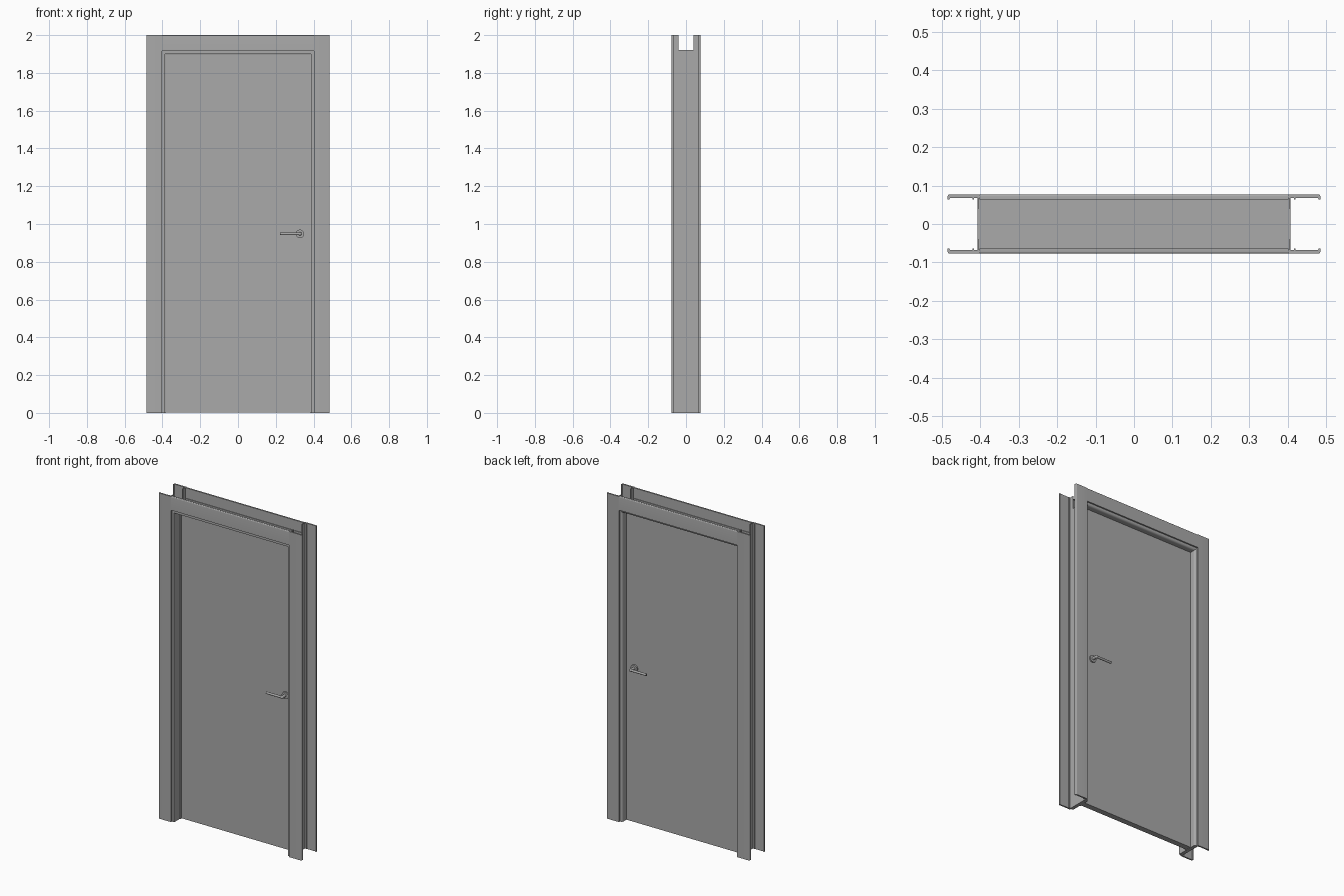
import bpy, bmesh, math
from mathutils import Vector

cube = bpy.data.objects.get("Cube")
if cube:
    bpy.data.objects.remove(cube, do_unlink=True)

grey = bpy.data.materials.new("plain_grey")
grey.use_nodes = True
colour = (0.4, 0.4, 0.4, 1)
grey.diffuse_color = colour
grey.node_tree.nodes["Principled BSDF"].inputs["Base Color"].default_value = colour


def finish(name, bm):
    """Turn a bmesh into a shaded object."""
    bmesh.ops.recalc_face_normals(bm, faces=bm.faces[:])
    mesh = bpy.data.meshes.new(name)
    bm.to_mesh(mesh)
    bm.free()
    mesh.materials.append(grey)
    obj = bpy.data.objects.new(name, mesh)
    bpy.context.collection.objects.link(obj)
    bpy.ops.object.select_all(action="DESELECT")
    obj.select_set(True)
    bpy.context.view_layer.objects.active = obj
    bpy.ops.object.shade_smooth_by_angle(angle=math.radians(35))
    return obj


def extrude(name, profile, place, start, end):
    """Sweep a 2D profile from start to end; place maps (u, v, t) to space."""
    bm = bmesh.new()
    face = bm.faces.new([bm.verts.new(place(u, v, start)) for u, v in profile])
    offset = Vector(place(0, 0, end)) - Vector(place(0, 0, start))
    new = bmesh.ops.extrude_face_region(bm, geom=[face], use_keep_orig=True)["geom"]
    bmesh.ops.translate(bm, vec=offset, verts=[g for g in new if isinstance(g, bmesh.types.BMVert)])
    return finish(name, bm)


def arc(cx, cy, r, a0, a1, steps=6):
    angles = [math.radians(a0 + (a1 - a0) * i / steps) for i in range(steps + 1)]
    return [(cx + r * math.cos(a), cy + r * math.sin(a)) for a in angles]


HALF = 0.077        # half the wall depth
INNER = 0.402       # inner edge of the side casings
HEAD = 1.916        # lower edge of the head casings
TOP = 2.0

# Casing: thin plate with a rounded outer lip and a tongue into the jamb
casing = ([(0, 0)] + arc(0.078, 0.005, 0.005, -90, 0) +
          [(0.083, 0.013), (0.079, 0.013), (0.077, 0.009), (0.018, 0.009),
           (0.018, 0.013), (0.014, 0.013), (0.014, 0.009), (0.006, 0.009),
           (0.006, 0.036), (0.002, 0.036), (0.002, 0.009), (0, 0.009)])

# Jamb: u = 0 on the casing's inner edge, smaller u is towards the opening
jamb = ([(0.006, -0.068), (-0.016, -0.068), (-0.016, -0.012), (-0.021, -0.011),
         (-0.021, -0.005), (-0.016, -0.005), (-0.016, 0.054)] +
        arc(-0.002, 0.054, 0.014, 180, 90) + [(0.006, 0.068)])

for side, x in (("left", 1), ("right", -1)):
    extrude(side + "_jamb", jamb, lambda u, v, t: (x * (INNER + u), v, t), 0, HEAD + 0.004)
    for depth, y in (("front", -1), ("back", 1)):
        extrude(f"{depth}_{side}_casing", casing,
                lambda u, v, t: (x * (INNER + u), y * (HALF - v), t), 0, TOP)

# Head of the frame
extrude("head_jamb", jamb, lambda u, v, t: (t, v, HEAD + u - 0.001), -INNER, INNER)
for depth, y in (("front", -1), ("back", 1)):
    extrude(depth + "_head_casing", casing,
            lambda u, v, t: (t, y * (HALF - v), HEAD + u * (TOP - HEAD) / 0.083), -INNER, INNER)

# Door leaf
DOOR_FRONT, DOOR_BACK = -0.005, 0.03
extrude("door_leaf", [(-0.385, 0.002), (0.385, 0.002), (0.385, 1.899), (-0.385, 1.899)],
        lambda u, v, t: (u, t, v), DOOR_FRONT, DOOR_BACK)


def rod(bm, a, b, radius, sides=24):
    """Add a capped cylinder between two points."""
    a, b = Vector(a), Vector(b)
    new = bmesh.ops.create_cone(bm, cap_ends=True, segments=sides, radius1=radius,
                                radius2=radius, depth=(b - a).length)["verts"]
    turn = Vector((0, 0, 1)).rotation_difference(b - a).to_matrix()
    bmesh.ops.rotate(bm, verts=new, cent=(0, 0, 0), matrix=turn)
    bmesh.ops.translate(bm, verts=new, vec=(a + b) / 2)


# Lever handles with round roses, one on each face
HX, HZ = 0.328, 0.948
for depth, face, y in (("front", DOOR_FRONT, -1), ("back", DOOR_BACK, 1)):
    reach = face + y * 0.036
    bm = bmesh.new()
    rod(bm, (HX, face, HZ), (HX, face + y * 0.008, HZ), 0.022, 32)
    finish(depth + "_handle_rose", bm)
    bm = bmesh.new()
    rod(bm, (HX, face, HZ), (HX, reach, HZ), 0.009)
    rod(bm, (HX, reach, HZ), (0.222, reach, HZ), 0.007)
    ball = bmesh.ops.create_uvsphere(bm, u_segments=16, v_segments=10, radius=0.009)["verts"]
    bmesh.ops.translate(bm, verts=ball, vec=(HX, reach, HZ))
    finish(depth + "_handle_lever", bm)
